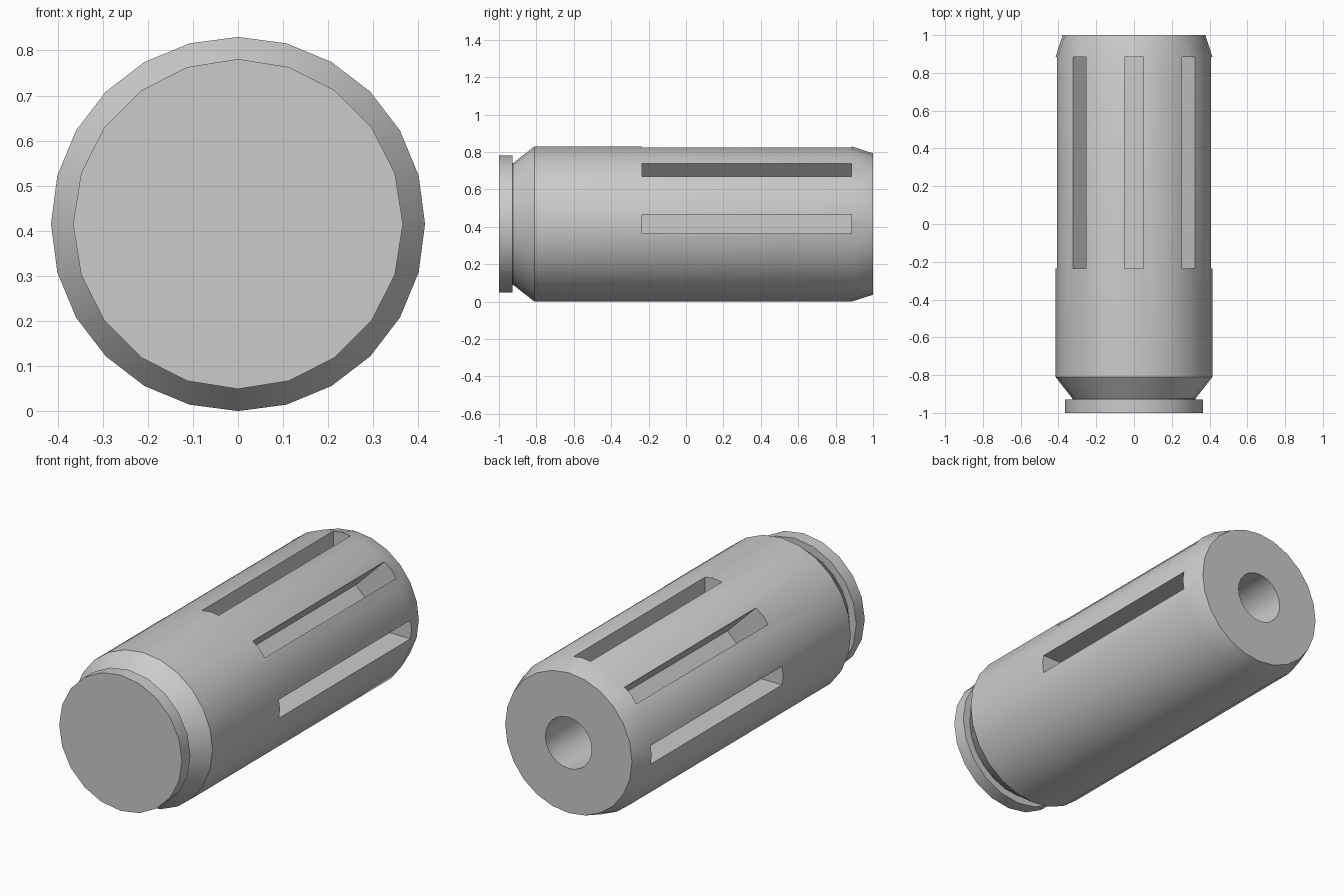
import bpy, bmesh, math
from mathutils import Matrix

if "Cube" in bpy.data.objects:
    bpy.data.objects.remove(bpy.data.objects["Cube"])

AXIS_Z = 0.415   # height of the long axis
RADIUS = 0.415

steel = bpy.data.materials.new("steel_grey")
steel.diffuse_color = (0.6, 0.6, 0.6, 1)
steel.use_nodes = True
steel.node_tree.nodes["Principled BSDF"].inputs["Base Color"].default_value = steel.diffuse_color


def finish(name, bm):
    bmesh.ops.recalc_face_normals(bm, faces=bm.faces)
    mesh = bpy.data.meshes.new(name)
    bm.to_mesh(mesh)
    bm.free()
    mesh.materials.append(steel)
    obj = bpy.data.objects.new(name, mesh)
    obj.location.z = AXIS_Z
    bpy.context.collection.objects.link(obj)
    return obj


def lathe(name, profile, sides):
    """Turn (radius, y) points around the y axis and cap both ends."""
    bm = bmesh.new()
    turn = math.tau / sides
    rings = [[bm.verts.new((r * math.sin(i * turn), y, r * math.cos(i * turn)))
              for i in range(sides)] for r, y in profile]
    for a, b in zip(rings, rings[1:]):
        for i in range(sides):
            j = (i + 1) % sides
            bm.faces.new((a[i], a[j], b[j], b[i]))
    bm.faces.new(rings[0])
    bm.faces.new(rings[-1])
    return finish(name, bm)


def select_only(obj):
    bpy.ops.object.select_all(action='DESELECT')
    obj.select_set(True)
    bpy.context.view_layer.objects.active = obj


# Body: neck, front cone, barrel, rear taper and blind bore
body = lathe("body", [(0.325, -0.95), (0.325, -0.925), (RADIUS, -0.81),
                      (RADIUS, 0.885), (0.378, 1.0), (0.138, 1.0), (0.138, 0.5)], 24)

# Five lengthwise slots over the upper half
bm = bmesh.new()
y0, y1, floor, top = -0.235, 0.885, 0.168, 0.55
for k in range(5):
    place = (Matrix.Rotation(math.radians(-90 + 45 * k), 4, 'Y')
             @ Matrix.Translation((0, (y0 + y1) / 2, (floor + top) / 2))
             @ Matrix.Diagonal((0.1, y1 - y0, top - floor, 1)))
    bmesh.ops.create_cube(bm, size=1, matrix=place)
slots = finish("slot_cutter", bm)
slots.hide_render = True

cut = body.modifiers.new("slots", 'BOOLEAN')
cut.operation = 'DIFFERENCE'
cut.solver = 'EXACT'
cut.object = slots
select_only(body)
bpy.ops.object.modifier_apply(modifier=cut.name)
bpy.data.objects.remove(slots)

# Front end disc
disc = lathe("front_disc", [(0.366, -1.0), (0.366, -0.928)], 20)

for obj in (body, disc):
    select_only(obj)
    bpy.ops.object.shade_smooth_by_angle(angle=math.radians(30))
